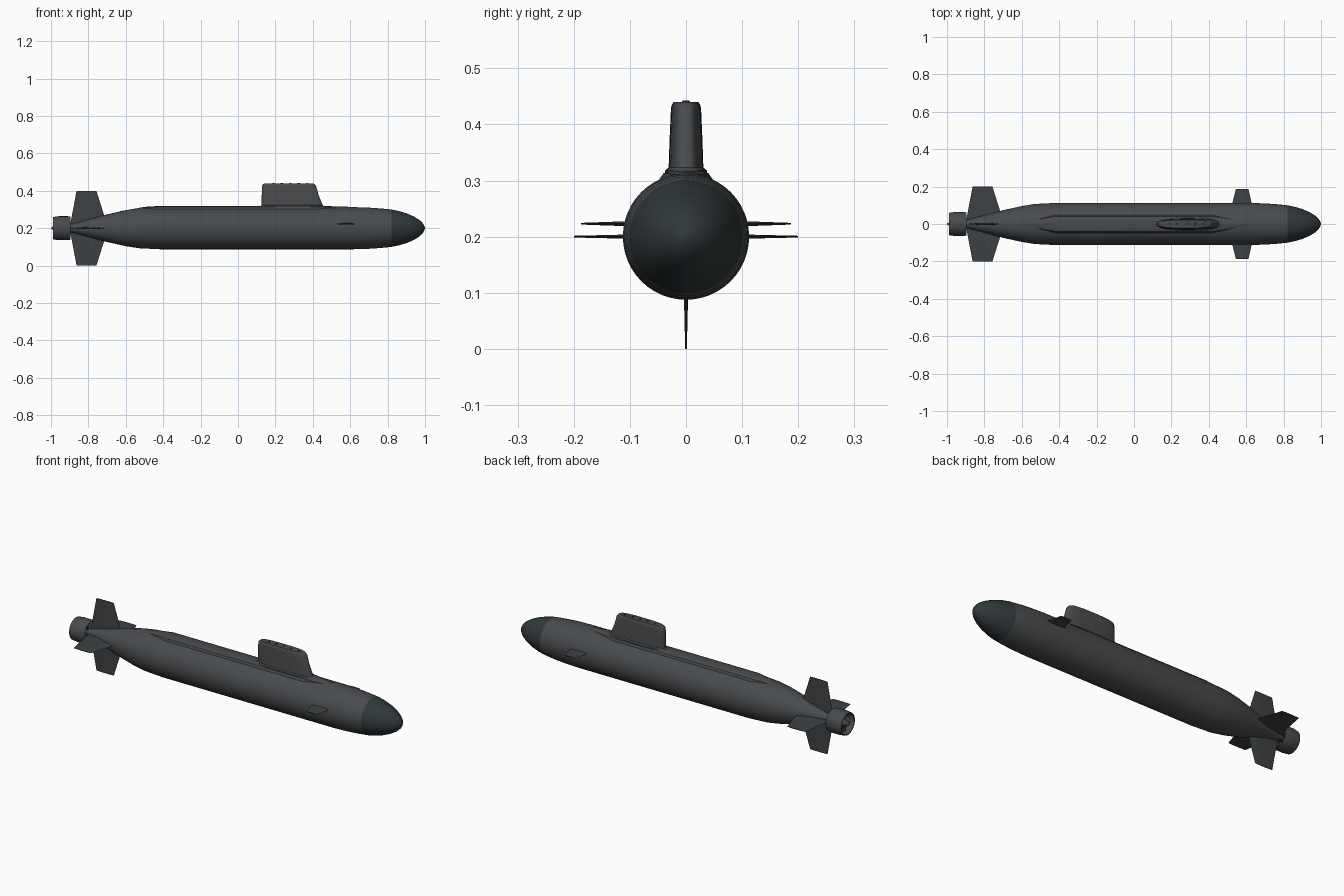
import bpy, bmesh, math
from mathutils import Matrix, Vector

if "Cube" in bpy.data.objects:
    bpy.data.objects.remove(bpy.data.objects["Cube"])

AXIS_Z = 0.2


def material(name, rgb):
    m = bpy.data.materials.new(name)
    m.diffuse_color = (*rgb, 1)
    m.use_nodes = True
    m.node_tree.nodes["Principled BSDF"].inputs["Base Color"].default_value = m.diffuse_color
    return m


HULL = material("hull_grey", (0.065, 0.07, 0.075))
DARK = material("sonar_dark", (0.03, 0.04, 0.043))
FIN = material("fin_grey", (0.048, 0.053, 0.057))


def finish(name, bm, mat, angle=35):
    bmesh.ops.remove_doubles(bm, verts=bm.verts, dist=1e-5)
    bmesh.ops.recalc_face_normals(bm, faces=bm.faces)
    me = bpy.data.meshes.new(name)
    bm.to_mesh(me)
    bm.free()
    me.materials.append(mat)
    ob = bpy.data.objects.new(name, me)
    bpy.context.collection.objects.link(ob)
    bpy.ops.object.select_all(action='DESELECT')
    ob.select_set(True)
    bpy.context.view_layer.objects.active = ob
    bpy.ops.object.shade_smooth_by_angle(angle=math.radians(angle))
    return ob


def loft(bm, rings, cap=True):
    vr = [[bm.verts.new(p) for p in r] for r in rings]
    n = len(vr[0])
    for a, b in zip(vr, vr[1:]):
        for i in range(n):
            j = (i + 1) % n
            bm.faces.new((a[i], a[j], b[j], b[i]))
    if cap:
        bm.faces.new(vr[0])
        bm.faces.new(vr[-1])


def lathe(name, profile, mat, closed=False, n=48):
    # profile of (x, radius) spun about the long axis
    pts = profile + profile[:1] if closed else profile
    rings = [[(x, r * math.cos(2 * math.pi * i / n), AXIS_Z + r * math.sin(2 * math.pi * i / n))
              for i in range(n)] for x, r in pts]
    bm = bmesh.new()
    loft(bm, rings, cap=not closed)
    return finish(name, bm, mat)


def add_fin(bm, root, tip, s0, s1, t0, t1, angle, z=AXIS_Z):
    # diamond-like foil from root chord to tip chord, rotated about x
    rings = []
    for (xa, xb), s, t in ((root, s0, t0), (tip, s1, t1)):
        c = xb - xa
        sec = [(xa, 0), (xa + c * .35, t), (xa + c * .75, t), (xb, 0),
               (xa + c * .75, -t), (xa + c * .35, -t)]
        rot = Matrix.Rotation(angle, 3, 'X')
        rings.append([rot @ Vector((x, s, h)) + Vector((0, 0, z)) for x, h in sec])
    loft(bm, rings)


# Hull and bow dome
lathe("hull", [(-0.93, 0.016), (-0.89, 0.022), (-0.8, 0.047), (-0.7, 0.074), (-0.6, 0.096),
               (-0.53, 0.107), (-0.42, 0.1125), (0.62, 0.1125), (0.7, 0.110),
               (0.76, 0.106), (0.82, 0.1)], HULL)
lathe("bow_dome", [(0.82, 0.1), (0.86, 0.092), (0.9, 0.08), (0.94, 0.063), (0.97, 0.044),
                   (0.985, 0.03), (0.995, 0.015), (1.0, 0.001)], DARK)

# Deck casing along the top
bm = bmesh.new()
rings = []
for x, w, top in ((-0.63, .004, .291), (-0.5, .032, .314), (-0.42, .047, .319),
                  (0.42, .047, .319), (0.52, .03, .317), (0.64, .004, .313)):
    base = top - 0.016
    rings.append([(x, -w, base - .02), (x, -w, base), (x, -w * .85, top - .006),
                  (x, -w * .5, top - .001), (x, 0, top), (x, w * .5, top - .001),
                  (x, w * .85, top - .006), (x, w, base), (x, w, base - .02)])
loft(bm, rings)
finish("deck_casing", bm, HULL)


# Sail with raked leading edge, flared foot and rounded top
def oval(x0, x1, w, z, n=40):
    cx, a = (x0 + x1) / 2, (x1 - x0) / 2
    pts = []
    for i in range(n):
        t = 2 * math.pi * i / n
        c, s = math.cos(t), math.sin(t)
        pts.append((cx + a * math.copysign(abs(c) ** .8, c),
                    w * math.copysign(abs(s) ** .65, s), z))
    return pts


bm = bmesh.new()
loft(bm, [oval(.118, .465, .038, .305), oval(.12, .462, .037, .318), oval(.126, .453, .031, .323),
          oval(.127, .43, .029, .38), oval(.128, .418, .027, .425),
          oval(.132, .411, .026, .434), oval(.142, .4, .022, .44)])
finish("sail", bm, HULL)

# Mast hatches on the sail roof
bm = bmesh.new()
for x, r in ((.19, .006), (.235, .008), (.28, .006), (.325, .008), (.37, .005)):
    bmesh.ops.create_cone(bm, cap_ends=True, segments=16, radius1=r, radius2=r * .8,
                          depth=.012, matrix=Matrix.Translation((x, 0, .437)))
finish("mast_hatches", bm, DARK)

# Cruciform tail fins
bm = bmesh.new()
for k in range(4):
    add_fin(bm, (-0.899, -0.697), (-0.863, -0.757), 0.01, 0.2, .006, .0015, k * math.pi / 2)
finish("tail_fins", bm, FIN, 15)

# Bow planes
bm = bmesh.new()
for side in (0, math.pi):
    add_fin(bm, (0.52, 0.634), (0.545, 0.612), 0.09, 0.187, .005, .0015, side, 0.223)
finish("bow_planes", bm, FIN, 15)

# Pump-jet duct, hub and blades
lathe("propulsor_duct", [(-0.895, .061), (-0.91, .064), (-0.96, .064), (-0.988, .06),
                         (-0.988, .056), (-0.95, .056), (-0.9, .056)], HULL, closed=True)
lathe("propulsor_hub", [(-0.89, .02), (-0.965, .02), (-0.985, .012), (-1.0, .001)], FIN, n=24)
bm = bmesh.new()
for count, x, sweep in ((7, -0.95, .012), (6, -0.912, .003)):
    for k in range(count):
        a = 2 * math.pi * k / count
        rot = Matrix.Rotation(a, 3, 'X')
        rings = []
        for r in (.015, .057):
            rings.append([rot @ Vector((x + dx, r, dx / .01 * sweep * .7 + dy)) + Vector((0, 0, AXIS_Z))
                          for dx, dy in ((-.01, -.001), (.01, -.001), (.01, .001), (-.01, .001))])
        loft(bm, rings)
finish("propulsor_blades", bm, FIN, 15)
